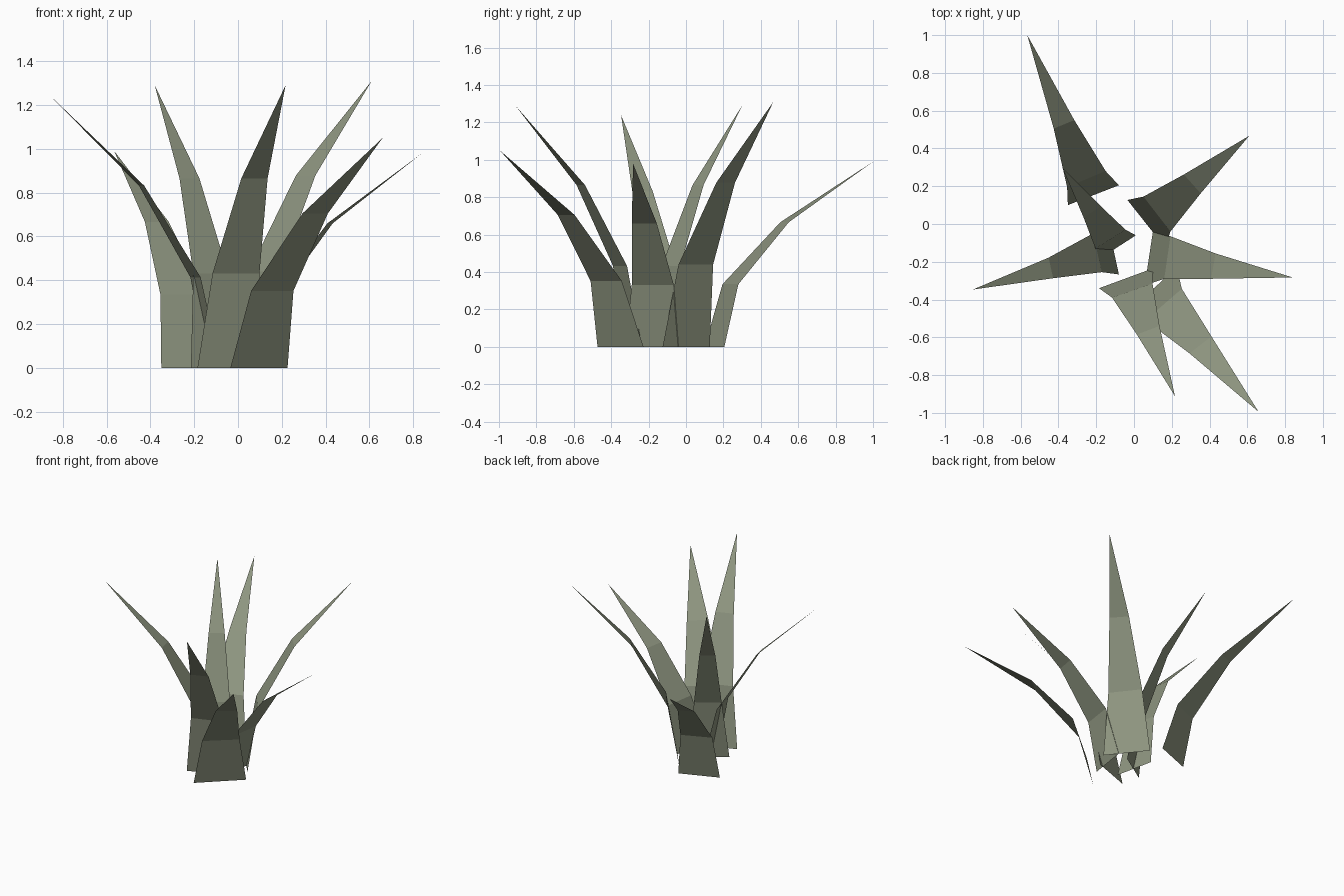
import bpy
import bmesh

mat = bpy.data.materials.new("dull_sage_green")
mat.diffuse_color = (0.27, 0.30, 0.215, 1.0)


def leaf(name, heights, base, lower, upper, tip):
    """Thin folded blade: three left/right point pairs rising to a tip."""
    bm = bmesh.new()
    rows = [[bm.verts.new((x, y, z)) for x, y in pair]
            for pair, z in zip((base, lower, upper), heights)]
    for a, b in zip(rows, rows[1:]):
        bm.faces.new((a[0], a[1], b[1], b[0]))
    bm.faces.new((rows[2][0], rows[2][1], bm.verts.new(tip)))
    mesh = bpy.data.meshes.new(name)
    bm.to_mesh(mesh)
    bm.free()
    mesh.materials.append(mat)
    bpy.context.collection.objects.link(bpy.data.objects.new(name, mesh))


LOW, MID, TALL = (0, 0.335, 0.667), (0, 0.352, 0.705), (0, 0.432, 0.865)

# Leaves, going clockwise from the back left
leaf("back_left_leaf", LOW,
     [(-0.35, 0.10), (-0.08, 0.205)], [(-0.354, 0.195), (-0.15, 0.28)],
     [(-0.425, 0.505), (-0.316, 0.55)], (-0.565, 1.0, 0.99))
leaf("inner_left_leaf", TALL,
     [(-0.215, -0.205), (0.01, -0.06)], [(-0.204, -0.13), (-0.045, -0.03)],
     [(-0.267, 0.035), (-0.176, 0.094)], (-0.38, 0.30, 1.29))
leaf("back_right_leaf", (0, 0.44, 0.878),
     [(-0.035, 0.127), (0.165, -0.125)], [(0.05, 0.145), (0.193, -0.04)],
     [(0.264, 0.262), (0.353, 0.162)], (0.61, 0.467, 1.31))
leaf("right_leaf", (0, 0.33, 0.66),
     [(0.10, -0.04), (0.057, -0.325)], [(0.193, -0.065), (0.16, -0.29)],
     [(0.432, -0.156), (0.408, -0.29)], (0.84, -0.283, 0.98))
leaf("front_right_leaf", MID,
     [(0.226, -0.227), (-0.035, -0.473)], [(0.253, -0.343), (0.06, -0.51)],
     [(0.41, -0.595), (0.294, -0.685)], (0.66, -0.995, 1.05))
leaf("front_leaf", TALL,
     [(0.10, -0.235), (-0.185, -0.34)], [(0.098, -0.315), (-0.116, -0.39)],
     [(0.135, -0.54), (0.015, -0.585)], (0.217, -0.912, 1.29))
leaf("left_leaf", (0, 0.413, 0.832),
     [(-0.08, -0.267), (-0.14, 0.01)], [(-0.17, -0.255), (-0.217, -0.05)],
     [(-0.428, -0.287), (-0.452, -0.178)], (-0.853, -0.347, 1.238))
